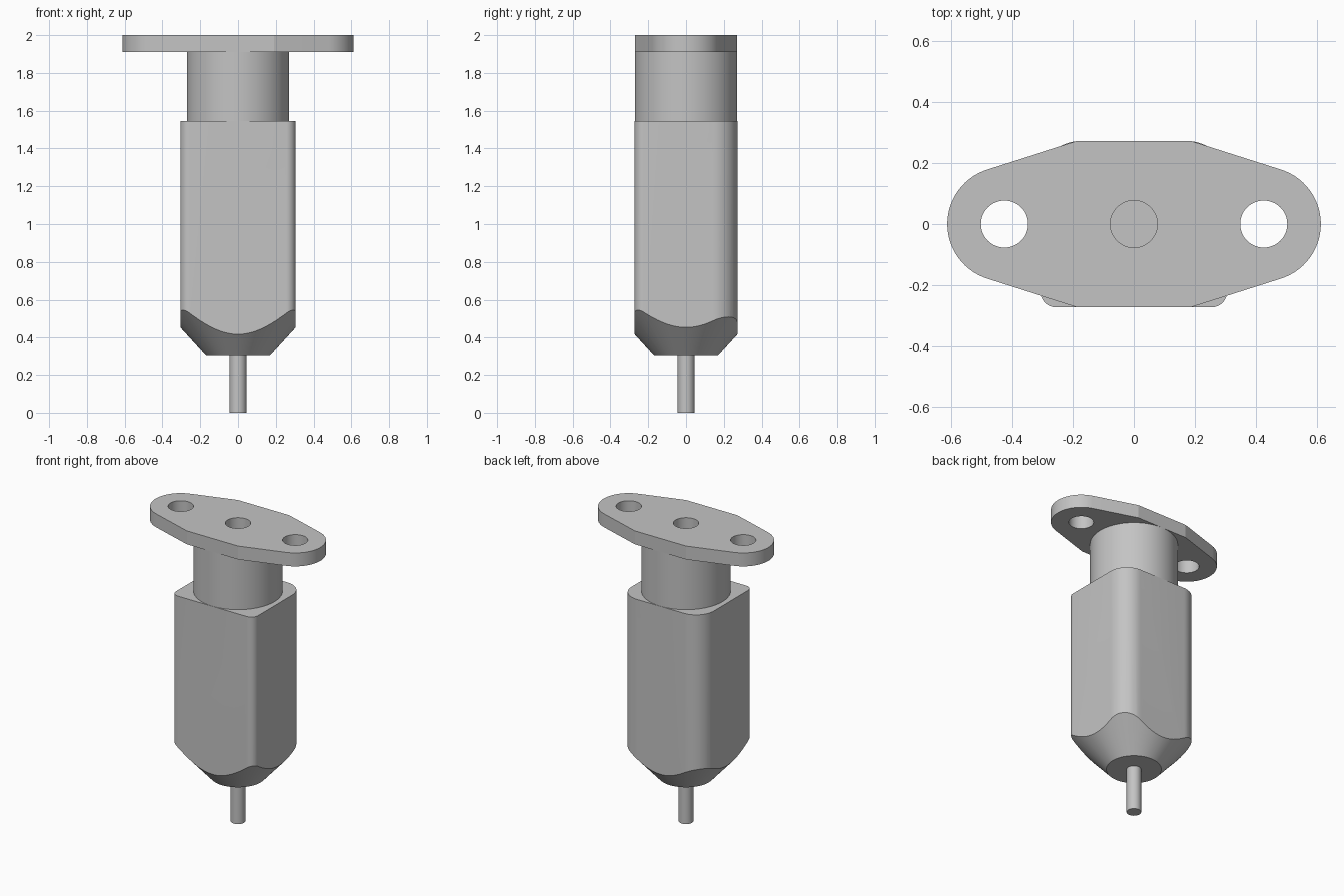
import bpy
import bmesh
from math import radians, cos, sin, asin, atan2, hypot

if "Cube" in bpy.data.objects:
    bpy.data.objects.remove(bpy.data.objects["Cube"])

grey = bpy.data.materials.new("light_grey")
grey.use_nodes = True
grey.diffuse_color = (0.55, 0.55, 0.55, 1)
grey.node_tree.nodes["Principled BSDF"].inputs["Base Color"].default_value = (0.55, 0.55, 0.55, 1)


def arc(cx, cy, r, start, end, steps):
    """Points along an arc, angles in degrees."""
    angles = [radians(start + (end - start) * i / steps) for i in range(steps + 1)]
    return [(cx + r * cos(a), cy + r * sin(a)) for a in angles]


def circle(cx, r, steps=72):
    return arc(cx, 0, r, 0, 360, steps)[:-1]


def loft(name, sections):
    """Solid through outlines of equal point count, given as (z, outline)."""
    bm = bmesh.new()
    rings = [[bm.verts.new((x, y, z)) for x, y in outline] for z, outline in sections]
    count = len(rings[0])
    for low, high in zip(rings, rings[1:]):
        for i in range(count):
            j = (i + 1) % count
            bm.faces.new((low[i], low[j], high[j], high[i]))
    bm.faces.new(rings[0][::-1])
    bm.faces.new(rings[-1])
    mesh = bpy.data.meshes.new(name)
    bm.to_mesh(mesh)
    bm.free()
    mesh.materials.append(grey)
    obj = bpy.data.objects.new(name, mesh)
    bpy.context.collection.objects.link(obj)
    return obj


def select(obj):
    bpy.ops.object.select_all(action="DESELECT")
    obj.select_set(True)
    bpy.context.view_layer.objects.active = obj


def combine(obj, tool, operation):
    """Apply a boolean and discard the tool."""
    mod = obj.modifiers.new("cut", "BOOLEAN")
    mod.operation = operation
    mod.solver = "EXACT"
    mod.object = tool
    select(obj)
    bpy.ops.object.modifier_apply(modifier=mod.name)
    bpy.data.objects.remove(tool)


def smooth(obj):
    select(obj)
    bpy.ops.object.shade_smooth_by_angle(angle=radians(12))


# Body: block with small front and large back corner rounds, tapered by a cone
WIDE, DEEP = 0.305, 0.272
BODY_TOP, BODY_BOTTOM = 1.545, 0.305
front_r, back_r = 0.05, 0.13
outline = (arc(WIDE - front_r, front_r - DEEP, front_r, -90, 0, 12)
           + arc(WIDE - back_r, DEEP - back_r, back_r, 0, 90, 14)
           + arc(back_r - WIDE, DEEP - back_r, back_r, 90, 180, 14)
           + arc(front_r - WIDE, front_r - DEEP, front_r, 180, 270, 12))
body = loft("body", [(0.2, outline), (BODY_TOP, outline)])
taper = loft("taper_tool", [(BODY_BOTTOM, circle(0, 0.17, 96)),
                            (0.745, circle(0, 0.57, 96)),
                            (1.7, circle(0, 0.57, 96))])
combine(body, taper, "INTERSECT")

# Neck between body and flange
neck = loft("neck", [(BODY_TOP, circle(0, 0.271)), (1.91, circle(0, 0.271))])

# Flange: round ends joined by tangent lines to the flat middle
END_X, END_R, FLAT_X, FLAT_Y = 0.425, 0.187, 0.19, 0.271
dx, dy = FLAT_X - END_X, FLAT_Y
tangent = atan2(dy, dx) * 57.29578 - (90 - asin(END_R / hypot(dx, dy)) * 57.29578)
outline = (arc(END_X, 0, END_R, -tangent, tangent, 28)
           + [(FLAT_X, FLAT_Y), (-FLAT_X, FLAT_Y)]
           + arc(-END_X, 0, END_R, 180 - tangent, 180 + tangent, 28)
           + [(-FLAT_X, -FLAT_Y), (FLAT_X, -FLAT_Y)])
flange = loft("mounting_flange", [(1.91, outline), (2.0, outline)])

# Screw holes and the central blind bore
for x in (-END_X, END_X, 0):
    hole = circle(x, 0.077, 48)
    combine(flange, loft("hole_tool", [(1.8, hole), (2.1, hole)]), "DIFFERENCE")
bore = circle(0, 0.077, 48)
combine(neck, loft("bore_tool", [(1.6, bore), (2.1, bore)]), "DIFFERENCE")

# Probe pin
pin = loft("probe_pin", [(0, circle(0, 0.045, 40)), (BODY_BOTTOM + 0.02, circle(0, 0.045, 40))])

for part in (body, neck, flange, pin):
    smooth(part)
